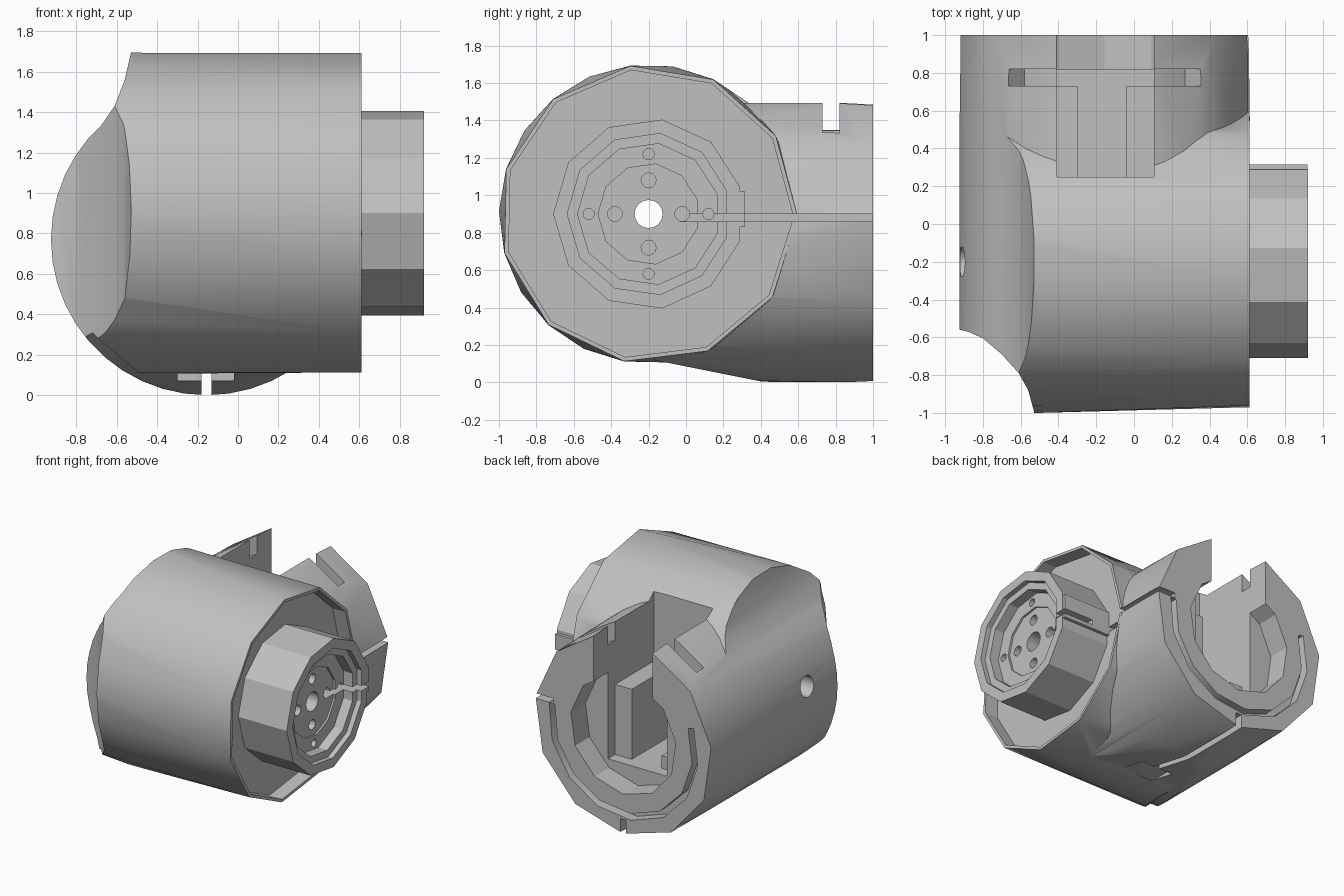
import bpy, bmesh
from math import sin, cos, pi, radians

cube = bpy.data.objects.get("Cube")
if cube:
    bpy.data.objects.remove(cube, do_unlink=True)

# One plain grey finish
grey = bpy.data.materials.new("plain_grey")
grey.use_nodes = True
grey.diffuse_color = (0.53, 0.53, 0.53, 1)
grey.node_tree.nodes["Principled BSDF"].inputs["Base Color"].default_value = (0.53, 0.53, 0.53, 1)

HUB = (-0.2, 0.9)        # side-arm axis (y, z)
SOCKET = (-0.155, 0.77)  # socket axis (x, z)
PLACE = {"X": lambda p, t: (t, p[0], p[1]),
         "Y": lambda p, t: (p[0], t, p[1]),
         "Z": lambda p, t: (p[0], p[1], t)}


def arc(centre, r, n, start=0, sweep=360):
    steps = n if sweep == 360 else n + 1
    return [(centre[0] + r * cos(radians(start + sweep * i / n)),
             centre[1] + r * sin(radians(start + sweep * i / n))) for i in range(steps)]


def finish(name, bm):
    bmesh.ops.recalc_face_normals(bm, faces=bm.faces)
    mesh = bpy.data.meshes.new(name)
    bm.to_mesh(mesh)
    bm.free()
    mesh.materials.append(grey)
    ob = bpy.data.objects.new(name, mesh)
    bpy.context.collection.objects.link(ob)
    return ob


def prism(name, pts, axis, lo, hi):
    """Extrude a 2D outline along an axis between lo and hi."""
    bm = bmesh.new()
    a = [bm.verts.new(PLACE[axis](p, lo)) for p in pts]
    b = [bm.verts.new(PLACE[axis](p, hi)) for p in pts]
    bm.faces.new(a)
    bm.faces.new(b[::-1])
    for i in range(len(pts)):
        j = (i + 1) % len(pts)
        bm.faces.new((a[i], b[i], b[j], a[j]))
    return finish(name, bm)


def loft(name, axis, rings):
    """Convex skin over outlines with different numbers of sides."""
    bm = bmesh.new()
    for t, pts in rings:
        for p in pts:
            bm.verts.new(PLACE[axis](p, t))
    bmesh.ops.convex_hull(bm, input=bm.verts)
    bmesh.ops.dissolve_limit(bm, angle_limit=0.002, verts=bm.verts, edges=bm.edges)
    return finish(name, bm)


def box(x0, x1, y0, y1, z0, z1):
    return prism("cutter", [(x0, y0), (x1, y0), (x1, y1), (x0, y1)], "Z", z0, z1)


def disc(r, x0, x1, n=22, centre=HUB, start=180):
    return prism("cutter", arc(centre, r, n, start), "X", x0, x1)


def combine(target, tool, operation="DIFFERENCE"):
    mod = target.modifiers.new("shape", "BOOLEAN")
    mod.operation, mod.solver, mod.object = operation, "EXACT", tool
    graph = bpy.context.evaluated_depsgraph_get()
    mesh = bpy.data.meshes.new_from_object(target.evaluated_get(graph))
    target.modifiers.clear()
    target.data = mesh
    bpy.data.objects.remove(tool, do_unlink=True)


# Cross drum, finer at its closed end, shaped there by a front outline
fine = arc(HUB, 0.8, 22, 97)
housing = loft("elbow_housing", "X", [(-0.96, fine), (-0.5, fine), (0.612, arc(HUB, 0.798, 11, 97))])
front_outline = [(-0.53, 1.8), (-0.53, 1.69), (-0.56, 1.56), (-0.61, 1.43), (-0.7, 1.3),
                 (-0.78, 1.18), (-0.86, 1.0), (-0.9, 0.78), (-0.86, 0.54), (-0.78, 0.37),
                 (-0.68, 0.27), (-0.5, 0.12), (-0.3, 0.0), (0.8, 0.0), (0.8, 1.8)]
combine(housing, prism("cutter", front_outline, "Y", -1.2, 1.2), "INTERSECT")

# Socket tube, trimmed by the side outline and merged with the drum
fine = arc(SOCKET, 0.77, 44, 270)
socket = loft("socket", "Y", [(-0.95, fine), (0.4, fine), (1.0, arc(SOCKET, 0.77, 11, 270))])
side_outline = arc(HUB, 0.762, 10, 97, 164) + [(-0.15, 0.115), (0.4, 0.005), (0.7, -0.01),
                                                (1.1, -0.01), (1.1, 1.7)]
combine(socket, prism("cutter", side_outline, "X", -1.2, 1.2), "INTERSECT")
combine(housing, socket, "UNION")

# Scooped front corner
plan = [(-0.53, -1.1), (-0.53, -0.99), (-0.56, -0.88), (-0.61, -0.79), (-0.7, -0.69),
        (-0.8, -0.605), (-0.88, -0.57), (-0.96, -0.55), (-0.96, 1.1), (0.8, 1.1), (0.8, -1.1)]
combine(housing, prism("cutter", plan, "Z", -0.2, 1.9), "INTERSECT")

# Recessed end of the drum and the axle hole
combine(housing, disc(0.775, 0.5, 0.8, 11, HUB, 97))
combine(housing, disc(0.08, -1.1, 0.8, 16))

# Socket bore and deep channel, leaving a tall and a low rail inside
combine(housing, prism("cutter", arc(SOCKET, 0.46, 11, 270), "Y", 0.82, 1.2))
combine(housing, box(-0.41, 0.105, 0.25, 1.2, 1.0, 1.9))
combine(housing, box(-0.41, 0.105, 0.73, 1.2, 0.45, 1.1))
combine(housing, box(-0.41, -0.04, 0.25, 0.8, 0.55, 1.1))
combine(housing, box(-0.3, -0.04, 0.25, 0.8, 0.45, 0.6))

# Curved notch across the top of the socket
notch = arc(SOCKET, 0.635, 8, 48, 84) + arc(SOCKET, 0.9, 8, 132, -84)
combine(housing, prism("cutter", notch, "Y", 0.73, 0.82))

# Curved groove round the lower half of the socket rim
groove = arc(SOCKET, 0.65, 8, 160, 208) + arc(SOCKET, 0.6, 8, 368, -208)
combine(housing, prism("cutter", groove, "Y", 0.92, 1.1))

# Cable slits: along the bottom and along the side
combine(housing, box(-0.18, -0.13, -0.15, 1.2, -0.1, 0.112))
combine(housing, box(-0.3, -0.02, -0.15, 0.07, -0.1, 0.112))
combine(housing, box(0.45, 0.8, 0.2, 1.2, 0.86, 0.9))

# Output hub: faceted ring with a stepped recess and a small side boss
hub = prism("output_hub", arc(HUB, 0.51, 11, 180), "X", 0.4, 0.92)
combine(hub, box(0.45, 0.918, 0.24, 0.315, 0.83, 1.02), "UNION")
combine(hub, disc(0.435, 0.88, 1.0, 11))
combine(hub, disc(0.38, 0.8, 1.0, 11))
combine(hub, disc(0.27, 0.785, 1.0, 11))

# Axle hole and two rings of bolt holes
combine(hub, disc(0.075, 0.3, 1.0, 16))
for k in range(4):
    for ring, r in ((0.18, 0.04), (0.32, 0.03)):
        centre = (HUB[0] + ring * cos(k * pi / 2), HUB[1] + ring * sin(k * pi / 2))
        combine(hub, disc(r, 0.6, 1.0, 12, centre))

# Slit through the hub wall
combine(hub, box(0.66, 1.0, -0.03, 0.6, 0.86, 0.9))

# Smooth the curved walls, keep cut edges sharp
bpy.ops.object.select_all(action="DESELECT")
for ob in (housing, hub):
    ob.select_set(True)
bpy.context.view_layer.objects.active = housing
bpy.ops.object.shade_smooth_by_angle(angle=radians(28))
